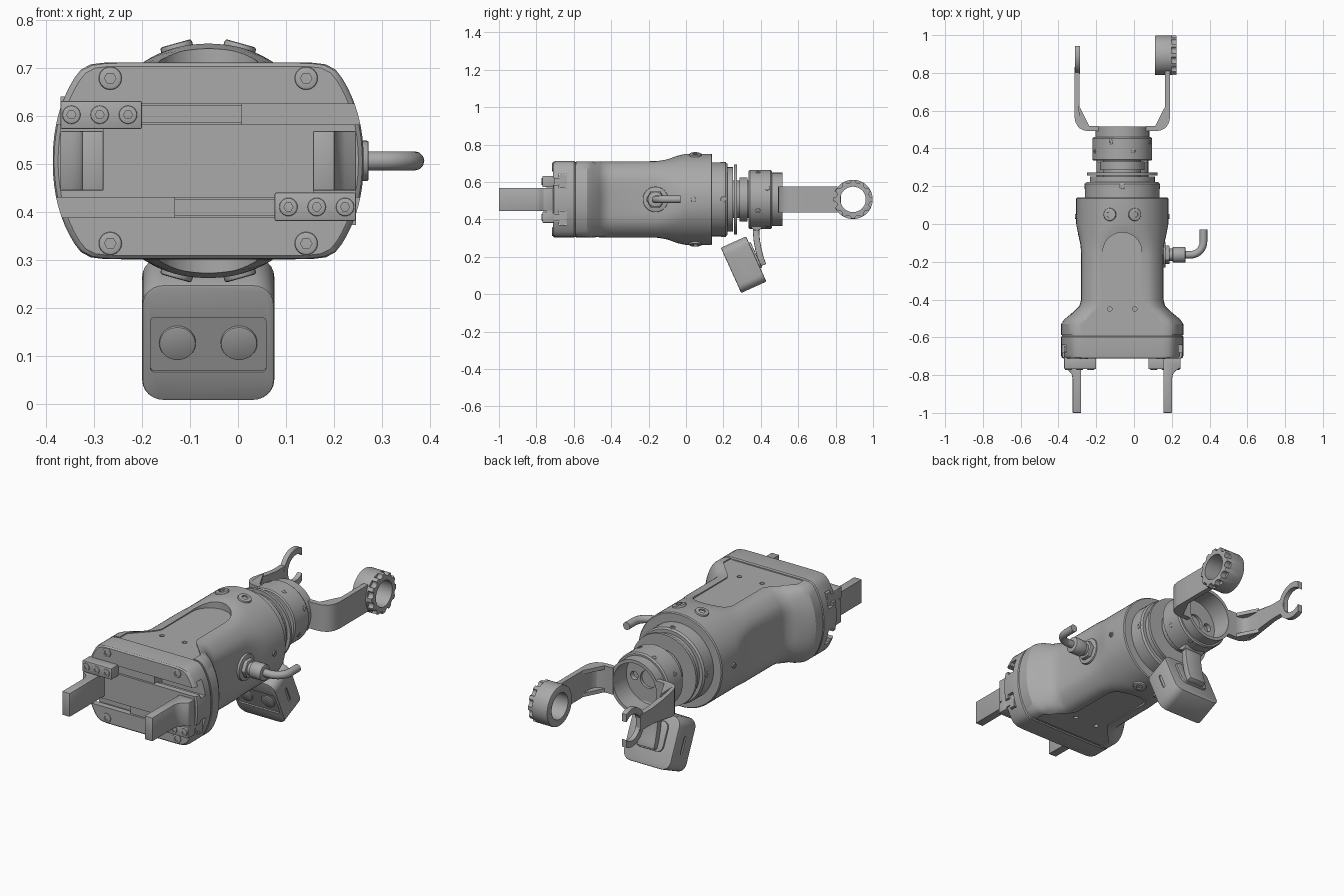
import bpy, bmesh, math
from mathutils import Matrix, Vector

CX, CZ = -0.062, 0.507          # main axis runs along y
TAU = math.tau

if "Cube" in bpy.data.objects:
    bpy.data.objects.remove(bpy.data.objects["Cube"], do_unlink=True)

grey = bpy.data.materials.new("machined_grey")
grey.use_nodes = True
COLOUR = (0.4, 0.4, 0.4, 1)
grey.diffuse_color = COLOUR
grey.node_tree.nodes["Principled BSDF"].inputs["Base Color"].default_value = COLOUR


def activate(ob):
    bpy.ops.object.select_all(action='DESELECT')
    ob.select_set(True)
    bpy.context.view_layer.objects.active = ob


def finish(name, bm, bevel=0):
    bmesh.ops.recalc_face_normals(bm, faces=bm.faces)
    me = bpy.data.meshes.new(name)
    bm.to_mesh(me)
    bm.free()
    me.materials.append(grey)
    ob = bpy.data.objects.new(name, me)
    bpy.context.collection.objects.link(ob)
    activate(ob)
    if bevel:
        mod = ob.modifiers.new("bevel", 'BEVEL')
        mod.width, mod.segments, mod.angle_limit = bevel, 2, math.radians(50)
        bpy.ops.object.modifier_apply(modifier=mod.name)
    bpy.ops.object.shade_smooth_by_angle(angle=math.radians(32))
    return ob


def prism(name, pts, axis, lo, hi, bevel=0):
    """Extrude a 2D outline along x, y or z."""
    place = {'x': lambda a, b, t: (t, a, b), 'y': lambda a, b, t: (a, t, b),
             'z': lambda a, b, t: (a, b, t)}[axis]
    bm = bmesh.new()
    ends = [[bm.verts.new(place(a, b, t)) for a, b in pts] for t in (lo, hi)]
    for ring in ends:
        bm.faces.new(ring)
    for i in range(len(pts)):
        j = (i + 1) % len(pts)
        bm.faces.new((ends[0][i], ends[0][j], ends[1][j], ends[1][i]))
    return finish(name, bm, bevel)


def disc(a, b, r, n=32):
    return [(a + r * math.cos(TAU * i / n), b + r * math.sin(TAU * i / n)) for i in range(n)]


def rect(a0, a1, b0, b1):
    return [(a0, b0), (a1, b0), (a1, b1), (a0, b1)]


def round_rect(w, h, r, b=0, n=6):
    return [(sx * (w - r) + r * math.cos(q), b + sz * (h - r) + r * math.sin(q))
            for k, (sx, sz) in enumerate(((1, 1), (-1, 1), (-1, -1), (1, -1)))
            for q in [TAU / 4 * (k + i / n) for i in range(n + 1)]]


def strip(path, t):
    """Outline of a constant-thickness band along a 2D path."""
    v = [Vector(p) for p in path]
    side = [[], []]
    for i, p in enumerate(v):
        d = (v[min(i + 1, len(v) - 1)] - v[max(i - 1, 0)]).normalized()
        n = Vector((-d.y, d.x)) * t / 2
        side[0].append(tuple(p + n))
        side[1].append(tuple(p - n))
    return side[0] + side[1][::-1]


def loft(name, rings, closed=False):
    bm = bmesh.new()
    rows = [[bm.verts.new(p) for p in ring] for ring in rings]
    pairs = list(zip(rows, rows[1:])) + ([(rows[-1], rows[0])] if closed else [])
    for a, b in pairs:
        for i in range(len(a)):
            j = (i + 1) % len(a)
            bm.faces.new((a[i], a[j], b[j], b[i]))
    if not closed:
        bm.faces.new(rows[0])
        bm.faces.new(rows[-1])
    return finish(name, bm)


def lathe(name, profile, n=64, closed=False):
    return loft(name, [[(x, y, z) for x, z in disc(CX, CZ, r, n)] for r, y in profile], closed)


def cut(ob, *cutters):
    for c in cutters:
        c.hide_render = True
        mod = ob.modifiers.new("cut", 'BOOLEAN')
        mod.operation, mod.solver, mod.object = 'DIFFERENCE', 'EXACT', c
        activate(ob)
        bpy.ops.object.modifier_apply(modifier=mod.name)
        bpy.data.objects.remove(c, do_unlink=True)
    activate(ob)
    bpy.ops.object.shade_smooth_by_angle(angle=math.radians(32))


def screw(name, pos, direction, r, depth=0.012):
    """Socket-head screw: a cap with a hexagonal recess."""
    ob = prism(name, disc(0, 0, r, 24), 'z', -depth, depth / 2, r * 0.15)
    cut(ob, prism("socket", disc(0, 0, r * 0.5, 6), 'z', 0, depth))
    ob.matrix_world = Matrix.Translation(pos) @ Vector(direction).to_track_quat('Z', 'Y').to_matrix().to_4x4()


def section(y, R, w, h, n=96, p=26):
    """Circle of radius R softly clipped to half-width w and half-height h."""
    pts = []
    for i in range(n):
        c, s = math.cos(TAU * (i + .5) / n), math.sin(TAU * (i + .5) / n)
        r = (R ** -p + (abs(c) / w) ** p + (abs(s) / h) ** p) ** (-1 / p)
        pts.append((CX + r * c, y, CZ + r * s))
    return pts


# Main housing: wide head, narrow waist, round rear
body = loft("housing", [section(*s) for s in (
    (-.588, .328, .34, .204), (-.53, .328, .34, .204), (-.505, .312, .32, .204),
    (-.46, .27, .255, .204), (-.435, .255, .228, .204), (-.40, .25, .218, .204),
    (-.16, .25, .218, .205), (-.11, .246, .222, .214), (-.06, .246, .235, .232),
    (-.02, .246, .248, .246), (.0, .246, .26, .26), (.135, .246, .26, .26),
    (.14, .241, .26, .26))])
panel = [(-.215, -.60), (-.215, -.53), (-.12, -.43), (-.103, -.40)]
panel += [(-.103 * math.cos(q), -.148 + .103 * math.sin(q)) for q in [math.pi / 20 * i for i in range(11)]]
panel = [(CX + x, y) for x, y in panel] + [(CX - x, y) for x, y in panel[-2::-1]]
for s in (1, -1):
    cut(body, prism("panel_cut", panel, 'z', *sorted((CZ + s * .198, CZ + s * .3))))
    cut(body, *[prism("hole", disc(x, -.45, .012, 16), 'z', *sorted((CZ + s * .17, CZ + s * .3)))
                for x in (CX - .066, CX + .066)])
    for x in (-.066, .066):
        screw("rear_screw", (CX + x, .05, CZ + s * .238), (x, 0, s * .236), .034, .014)
    screw("side_screw", (CX + s * .245, .04, CZ), (s, 0, 0), .014)

# Head plate with two T-slots
head = loft("head_plate", [section(*s) for s in (
    (-.712, .316, .33, .197), (-.706, .324, .34, .203), (-.696, .328, .34, .205),
    (-.598, .328, .34, .205), (-.592, .322, .34, .200), (-.585, .322, .34, .200))])
for s in (1, -1):
    for lo, hi, y0, y1 in ((.076, .118, -.73, -.675), (.058, .138, -.68, -.64)):
        z0, z1 = sorted((CZ + s * lo, CZ + s * hi))
        cut(head, prism("slot", rect(-.5, .4, z0, z1), 'y', y0, y1))

# Gripper jaws, the second one turned half a turn about the axis
finger = [(-.308, -.71), (-.308, -.762), (-.285, -.775), (-.268, -.795), (-.263, -.82),
          (-.263, -1), (-.218, -1), (-.218, -.71)]
for s, side in ((1, "right"), (-1, "left")):
    def span(a, b, c):
        return sorted((c + s * a, c + s * b))
    prism(side + "_finger", [(CX + s * x, y) for x, y in finger], 'z', CZ - .062, CZ + .062, .003)
    block = span(-.308, -.138, CX) + span(.066, .125, CZ)
    prism(side + "_jaw_block", rect(*block), 'y', -.768, -.705, .004)
    prism(side + "_jaw_web", rect(*span(-.308, -.218, CX), *span(0, .09, CZ)), 'y', -.745, -.705)
    prism(side + "_slider", rect(*span(-.308, .07, CX), *span(.079, .115, CZ)), 'y', -.706, -.65)
    prism(side + "_slider_foot", rect(*span(-.308, .07, CX), *span(.062, .134, CZ)), 'y', -.676, -.645)
    for x in (-.285, -.226, -.167):
        screw("jaw_screw", (CX + s * x, -.767, CZ + s * .096), (0, -1, 0), .019, .01)
    for x in (-.204, .204):
        screw("head_screw", (CX + x, -.711, CZ + s * .172), (0, -1, 0), .024, .01)

# Rear neck, flange and hollow collar
lathe("neck", [(.18, .12), (.197, .12), (.197, .212), (.19, .222), (.172, .222), (.172, .252),
               (.1, .252), (.1, .36), (.08, .36)])
lathe("thin_flange", [(.1, .257), (.187, .257), (.187, .272), (.1, .272)])
lathe("spacer_ring", [(.08, .285), (.118, .285), (.118, .33), (.08, .33)])
collar = lathe("collar", [(.1, .335), (.152, .335), (.158, .341), (.158, .452), (.152, .46), (.143, .46),
                          (.143, .515), (.126, .515), (.126, .405), (.045, .405), (.045, .39), (.03, .39)])
cut(collar, *[prism("port", disc(CX + x, CZ, .022, 20), 'y', .38, .45) for x in (-.08, .08)])
for k in range(8):
    a = TAU * (k + .5) / 8
    d = Vector((math.cos(a), 0, math.sin(a)))
    screw("collar_screw", Vector((CX, .385 if k % 2 else .435, CZ)) + d * .157, d, .013, .006)
for k in range(4):
    d = Vector((math.cos(TAU * k / 4), 0, math.sin(TAU * k / 4)))
    screw("neck_screw", Vector((CX, .2, CZ)) + d * .196, d, .015, .008)

# Yoke arms and their end rings
bend = [(.125, .505), (.17, .505), (.2, .508), (.222, .52), (.235, .542), (.24, .57)]
for s, end in ((1, .81), (-1, .83)):
    side = "left" if s > 0 else "right"
    path = [(CX + s * x, y) for x, y in bend + [(.24, .65), (.24, .73), (.24, end)]]
    arm = prism(side + "_arm", strip(path, .027), 'z', CZ - .07, CZ + .07)
    if s < 0:
        for v in arm.data.vertices:
            v.co.z = CZ + (v.co.z - CZ) * (1 - .4 * min(1, max(0, (v.co.y - .55) / .15)))
    for z in (-.06, .06):
        prism("arm_gusset", [(CX + s * x, y) for x, y in ((.17, .51), (.228, .53), (.232, .63), (.215, .60))],
              'z', CZ + z - .01, CZ + z + .01)
ring = prism("end_ring", disc(.893, CZ, .105, 64), 'x', .11, .226, .006)
cut(ring, prism("bore", disc(.893, CZ, .068, 48), 'x', 0, .3))
for a in [TAU * (k + .5) / 12 for k in range(12)]:
    cut(ring, prism("scallop", disc(.893 + .107 * math.cos(a), CZ + .107 * math.sin(a), .018, 16), 'x', .198, .3))
cradle = prism("open_cradle", disc(.893, CZ, .1, 64), 'x', -.313, -.287)
cut(cradle, prism("bore", disc(.893, CZ, .068, 48), 'x', -.4, -.2),
    prism("opening", rect(.942, 1.1, .3, .7), 'x', -.4, -.2))

# Tilted sensor box under the collar
tilt = Matrix.Translation((CX, .308, .158)) @ Matrix.Rotation(math.radians(24.3), 4, 'X')
sensor = prism("sensor_box", round_rect(.1375, .1325, .045), 'y', -.074, .074, .006)
cut(sensor, prism("window", round_rect(.12, .062, .008, -.004), 'y', -.1, -.067),
    *[prism("vent", [(y * .16, z) for y, z in round_rect(.05, .045, .02)], 'x', *e)
      for e in ((.131, .2), (-.2, -.131))])
parts = [sensor, prism("sensor_back_plate", round_rect(.08, .075, .03, .02), 'y', .07, .084, .003)]
parts += [prism("lens", disc(x, -.002, .038), 'y', -.074, -.06, .003) for x in (-.064, .064)]
for ob in parts:
    ob.matrix_world = tilt
prism("sensor_bracket", strip([(.375, .375), (.375, .33), (.378, .29), (.387, .24), (.40, .19), (.413, .155)], .034),
      'x', CX - .05, CX + .05, .004)
prism("bracket_clamp", disc(.378, .372, .032), 'x', CX - .06, CX + .06, .004)

# Cable gland and bent cable
for name, r, x0, x1, n in (("gland_base", .068, .13, .168, 40), ("gland_nut", .05, .165, .188, 6),
                           ("gland_neck", .032, .18, .21, 32), ("gland_sleeve", .042, .205, .272, 32)):
    prism(name, disc(-.163, CZ, r, n), 'x', x0, x1, .004)
points = [(.26, -.163)] + [(.298 + .07 * math.sin(q), -.093 - .07 * math.cos(q))
                           for q in [math.pi / 20 * i for i in range(11)]] + [(.368, -.03)]
cu = bpy.data.curves.new("cable", 'CURVE')
cu.dimensions, cu.bevel_depth, cu.bevel_resolution, cu.use_fill_caps = '3D', .02, 4, True
spline = cu.splines.new('POLY')
spline.points.add(len(points) - 1)
for p, (x, y) in zip(spline.points, points):
    p.co = (x, y, CZ, 1)
cu.materials.append(grey)
cable = bpy.data.objects.new("cable", cu)
bpy.context.collection.objects.link(cable)
activate(cable)
bpy.ops.object.convert(target='MESH')
bpy.ops.object.shade_smooth_by_angle(angle=math.radians(40))
